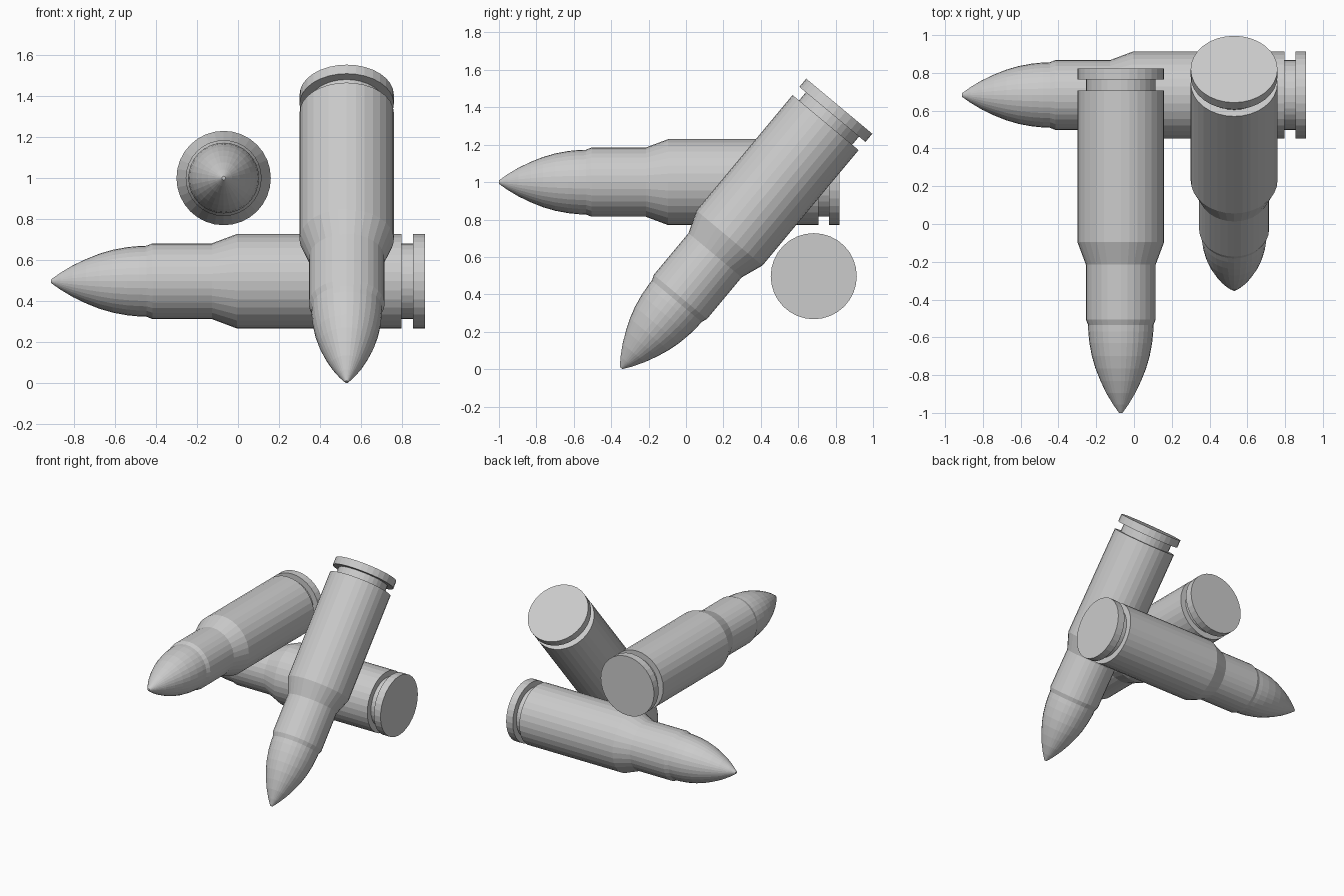
import bpy, bmesh, math
from mathutils import Vector, Matrix

if "Cube" in bpy.data.objects:
    bpy.data.objects.remove(bpy.data.objects["Cube"])

SIDES = 32

# (radius, distance from the tip)
PROJECTILE = [(0.009, 0), (0.041, 0.045), (0.077, 0.105), (0.108, 0.17), (0.134, 0.235),
              (0.153, 0.30), (0.166, 0.37), (0.172, 0.43), (0.173, 0.465)]
CASING = [(0.173, 0.465), (0.185, 0.495), (0.185, 0.785), (0.23, 0.905), (0.23, 1.708),
          (0.185, 1.708), (0.185, 1.765), (0.23, 1.765), (0.23, 1.822)]


def lathe(name, profile, cap_start=False, cap_end=False):
    """Revolve a profile round local z."""
    bm = bmesh.new()
    rings = []
    for r, z in profile:
        rings.append([bm.verts.new((r * math.cos(2 * math.pi * i / SIDES),
                                    r * math.sin(2 * math.pi * i / SIDES), z))
                      for i in range(SIDES)])
    for a, b in zip(rings, rings[1:]):
        for i in range(SIDES):
            j = (i + 1) % SIDES
            bm.faces.new((a[i], a[j], b[j], b[i]))
    if cap_start:
        bm.faces.new(rings[0][::-1])
    if cap_end:
        bm.faces.new(rings[-1])
    mesh = bpy.data.meshes.new(name)
    bm.to_mesh(mesh)
    bm.free()
    return mesh


projectile = lathe("projectile", PROJECTILE, cap_start=True)
casing = lathe("casing", CASING, cap_end=True)

# Each cartridge: tip position and direction from tip to base
PLACES = {
    "lying_sideways": ((-0.911, 0.683, 0.497), (1, 0, 0)),
    "lying_forward": ((-0.07, -1.0, 1.0), (0, 1, 0)),
    "leaning": ((0.53, -0.347, 0.006), (0, 0.64, 0.768)),
}
for place, (tip, direction) in PLACES.items():
    turn = Vector(direction).to_track_quat('Z', 'Y').to_matrix().to_4x4()
    for part, mesh in (("projectile", projectile), ("casing", casing)):
        ob = bpy.data.objects.new(f"{part}_{place}", mesh)
        ob.matrix_world = Matrix.Translation(tip) @ turn
        bpy.context.collection.objects.link(ob)
